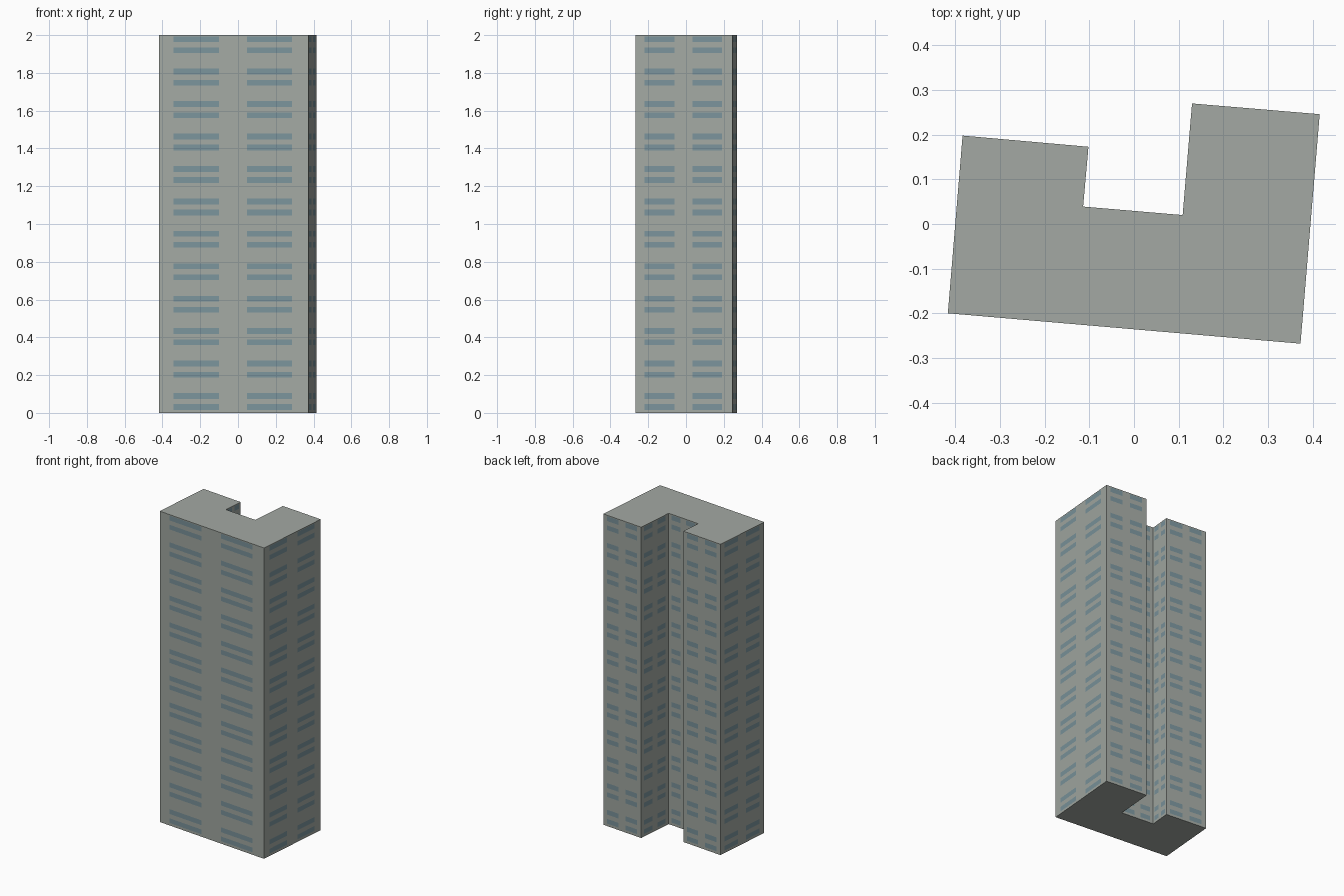
import bpy, bmesh
from mathutils import Vector

if "Cube" in bpy.data.objects:
    bpy.data.objects.remove(bpy.data.objects["Cube"])

HEIGHT, FLOORS = 2.0, 12
PERIOD = 0.1717                       # floor to floor distance
STRIPS = ((0.016, 0.046), (0.074, 0.105))  # two window bands per floor
COLUMNS = (0.0, 0.095, 0.402, 0.587, 0.89)  # cuts along each wall

# Footprint, counter-clockwise from the front left corner
FOOTPRINT = [(-0.417, -0.2), (0.373, -0.268), (0.416, 0.246), (0.13, 0.27),
             (0.109, 0.02), (-0.114, 0.039), (-0.102, 0.173), (-0.384, 0.198)]


def material(name, rgb):
    mat = bpy.data.materials.new(name)
    lin = [((c / 255 + 0.055) / 1.055) ** 2.4 for c in rgb]
    mat.diffuse_color = (*lin, 1)
    mat.use_nodes = True
    mat.node_tree.nodes["Principled BSDF"].inputs["Base Color"].default_value = mat.diffuse_color
    return mat


# Perimeter points, each wall split into window and pier columns
ring = []
for i, p in enumerate(FOOTPRINT):
    a, b = Vector(p), Vector(FOOTPRINT[(i + 1) % len(FOOTPRINT)])
    ring += [a.lerp(b, t) for t in COLUMNS]

# Heights of every band edge
levels = [0.0]
for f in range(FLOORS):
    for lo, hi in STRIPS:
        levels += [f * PERIOD + lo, f * PERIOD + hi]
levels.append(HEIGHT)

# Tower: stacked rings, windows where a window column meets a band
bm = bmesh.new()
rows = [[bm.verts.new((p.x, p.y, z)) for p in ring] for z in levels]
n = len(ring)
for r in range(len(rows) - 1):
    for c in range(n):
        d = (c + 1) % n
        face = bm.faces.new((rows[r][c], rows[r][d], rows[r + 1][d], rows[r + 1][c]))
        face.material_index = int(r % 2 == 1 and c % len(COLUMNS) in (1, 3))

# Roof and underside
bm.faces.new(rows[-1])
bm.faces.new(rows[0][::-1])

mesh = bpy.data.meshes.new("tower_block")
bm.to_mesh(mesh)
bm.free()
mesh.materials.append(material("grey concrete", (163, 169, 163)))
mesh.materials.append(material("blue grey window", (123, 148, 156)))
tower = bpy.data.objects.new("tower_block", mesh)
bpy.context.collection.objects.link(tower)
